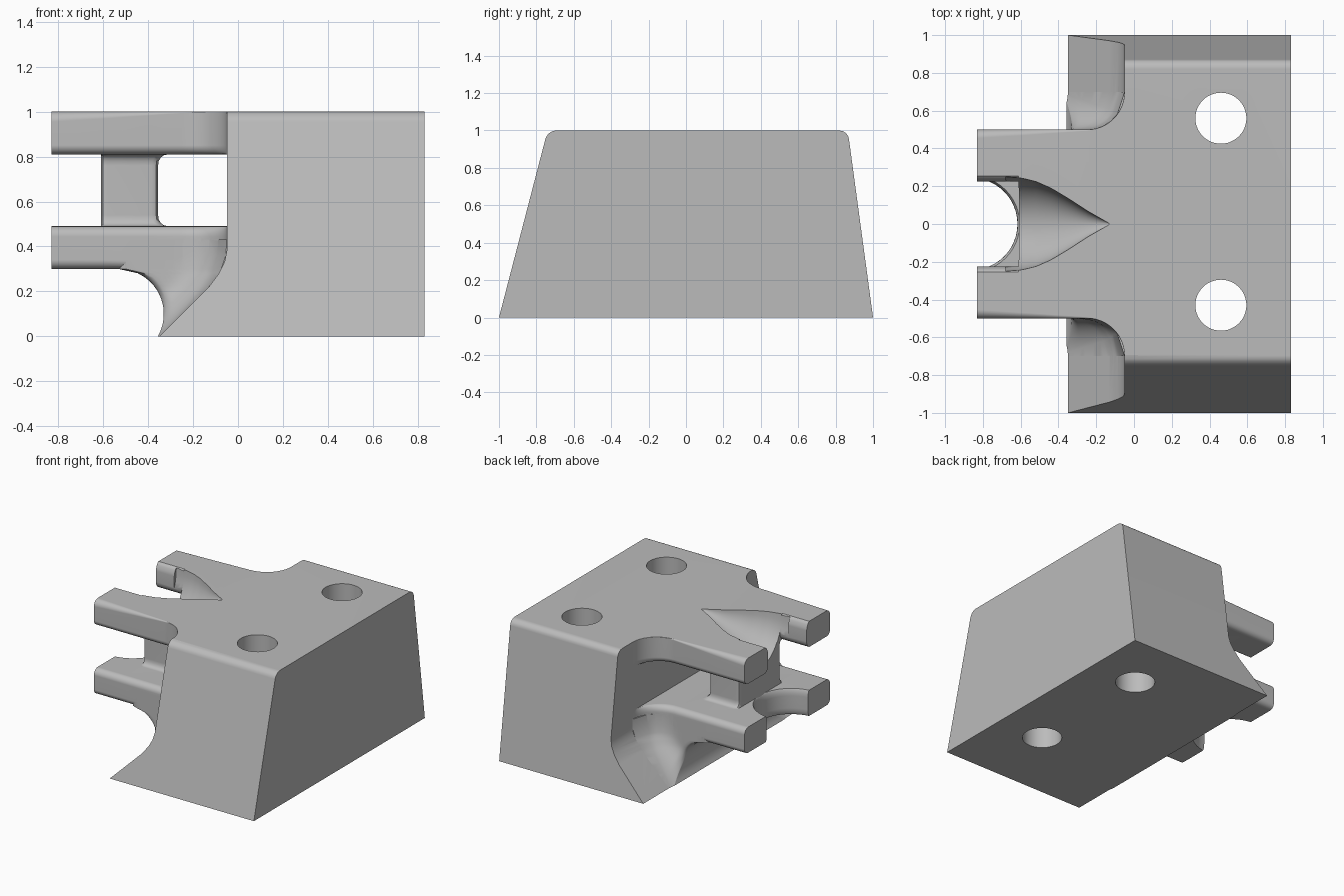
import bpy, bmesh
from math import sin, cos, pi, sqrt

if "Cube" in bpy.data.objects:
    bpy.data.objects.remove(bpy.data.objects["Cube"])

grey = bpy.data.materials.new("plain_grey")
grey.use_nodes = True
grey.diffuse_color = (0.5, 0.5, 0.5, 1)
grey.node_tree.nodes["Principled BSDF"].inputs["Base Color"].default_value = (0.5, 0.5, 0.5, 1)


def loft(name, sections):
    """Solid through a row of equal-sized point loops."""
    bm = bmesh.new()
    rings = [[bm.verts.new(p) for p in s] for s in sections]
    n = len(rings[0])
    for a, b in zip(rings, rings[1:]):
        for i in range(n):
            j = (i + 1) % n
            bm.faces.new((a[i], a[j], b[j], b[i]))
    bm.faces.new(rings[0])
    bm.faces.new(rings[-1])
    bmesh.ops.recalc_face_normals(bm, faces=bm.faces)
    mesh = bpy.data.meshes.new(name)
    bm.to_mesh(mesh)
    bm.free()
    mesh.materials.append(grey)
    ob = bpy.data.objects.new(name, mesh)
    bpy.context.collection.objects.link(ob)
    return ob


def combine(target, other, operation):
    mod = target.modifiers.new(operation, 'BOOLEAN')
    mod.operation, mod.solver, mod.object = operation, 'EXACT', other
    bpy.context.view_layer.objects.active = target
    bpy.ops.object.modifier_apply(modifier=mod.name)
    bpy.data.objects.remove(other)


def interp(x, pts):
    for (a, u), (b, v) in zip(pts, pts[1:]):
        if x <= b:
            return u + (v - u) * max(0, x - a) / (b - a)
    return pts[-1][1]


def rounding(d, r):
    """Inset of a rounded edge at distance d from the face."""
    return r - sqrt(max(0, r * r - (r - d) ** 2)) if d < r else 0


def circle(x, y, z, r, n=48):
    return [(x + r * cos(2 * pi * i / n), y + r * sin(2 * pi * i / n), z) for i in range(n)]


def foot_x(z):
    return interp(z, [(0, -.35), (.22, -.13), (.28, -.085), (.33, -.06), (.38, -.05)])


def half_width(x, wall):
    """Bracket half width, filleted out towards the wall."""
    t = min(max(x - wall + .2, 0), .2)
    return .7 - sqrt(max(0, .04 - t * t))


# Tapered block with flared foot and rounded top edges
sections = []
for z in [0, .22, .25, .28, .305, .33, .355, .38, .955, .97, .98, .99, .996, 1]:
    r = rounding(1 - z, .045)
    x, f, b = foot_x(z), -1 + .26 * z + r, 1 - .135 * z - r
    sections.append([(x, f, z), (.83, f, z), (.83, b, z), (x, b, z)])
block = loft("mounting_block", sections)
for y in (-.43, .56):
    combine(block, loft("bolt_hole", [circle(.46, y, z, .135) for z in (-.1, 1.1)]), 'DIFFERENCE')


# Arm plates
def plate_section(x, z0, z1, rt, rb):
    w = half_width(x, -.05)
    pts = []
    for k, (sy, sz, r) in enumerate([(1, 1, rt), (-1, 1, rt), (-1, -1, rb), (1, -1, rb)]):
        cz = z1 - r if sz > 0 else z0 + r
        for i in range(7):
            a = (k + i / 6) * pi / 2
            pts.append((x, sy * (w - r) + r * cos(a), cz + r * sin(a)))
    return pts


xs = [-.83, -.6, -.4] + [-.25 + .2 * sin(i * pi / 24) for i in range(13)] + [.02]
upper = loft("upper_arms", [plate_section(
    x, .81, 1, .004 + .042 * min(1, max(0, (-.2 - x) / .6)), .04) for x in xs])
lower = loft("lower_arms", [plate_section(x, .30, .49, .045, .04) for x in xs])

# Gusset under the lower arms
sections = []
for z in [.3 * i / 16 for i in range(17)] + [.36, .43]:
    wall = foot_x(z)
    left = -.53 + sqrt(max(0, .04 - (z - .1) ** 2))
    span = wall - left
    row = []
    for t in [0, .01, .03, .07, .12] + [.2 + .08 * i for i in range(11)]:
        x = left + span * t
        row.append((x, half_width(x, wall) - rounding(x - left, .04) * min(1, span / .1)))
    row.append((wall + .06, .7))
    sections.append([(x, w, z) for x, w in row] + [(x, -w, z) for x, w in reversed(row)])
gusset = loft("gusset", sections)

# Column between the plates, flared at both ends
sections = []
for z in [.47, .49, .495, .505, .52, .54, .76, .78, .795, .805, .81, .86]:
    r = rounding(max(0, min(z - .49, .81 - z)), .045)
    x0, x1, w, c = -.61, -.355 + r, .245 + r * .8, .03
    half = [(x0, w - c), (x0 + c * .3, w - c * .3), (x0 + c, w),
            (x1 - c, w), (x1 - c * .3, w - c * .3), (x1, w - c)]
    sections.append([(x, y, z) for x, y in half] + [(x, -y, z) for x, y in reversed(half)])
column = loft("column", sections)

# Round notch in the lower arms
levels = [(.25, .03), (.30, .03), (.31, .015), (.33, .003), (.35, 0),
          (.44, 0), (.46, .003), (.48, .015), (.49, .03), (.51, .03)]
combine(lower, loft("round_notch", [circle(-.86, 0, z, .243 + e * .4) for z, e in levels]), 'DIFFERENCE')

# Straight slot and sloping scoop in the upper arms
combine(upper, column, 'UNION')
sections = []
for z, e in [(.7, .03), (.81, .03), (.82, .015), (.84, .003), (.86, 0),
             (.94, 0), (.96, .004), (.98, .012), (.99, .019), (1, .03), (1.1, .03)]:
    w = .225 + e
    sections.append([(-1, -w, z), (-.612, -w, z), (-.612, w, z), (-1, w, z)])
combine(upper, loft("slot", sections), 'DIFFERENCE')
sections = []
for i in range(25):
    x = -.68 + .55 * i / 24
    w = interp(x, [(-.68, .25), (-.6, .244), (-.52, .225), (-.44, .19), (-.34, .13), (-.24, .065), (-.13, .003)])
    d = max(.003, (-.13 - x) * .64)
    arc = [(x, w * cos(a * pi / 20), 1 - d * sin(a * pi / 20)) for a in range(21)]
    sections.append(arc + [(x, -w, 1.1), (x, w, 1.1)])
combine(upper, loft("scoop", sections), 'DIFFERENCE')

# Join into one solid and shade
for part in (gusset, lower, upper):
    combine(block, part, 'UNION')
bpy.ops.object.select_all(action='DESELECT')
block.select_set(True)
bpy.context.view_layer.objects.active = block
bpy.ops.object.shade_smooth_by_angle(angle=pi / 6)
block.modifiers.new("even_shading", 'WEIGHTED_NORMAL').keep_sharp = True
